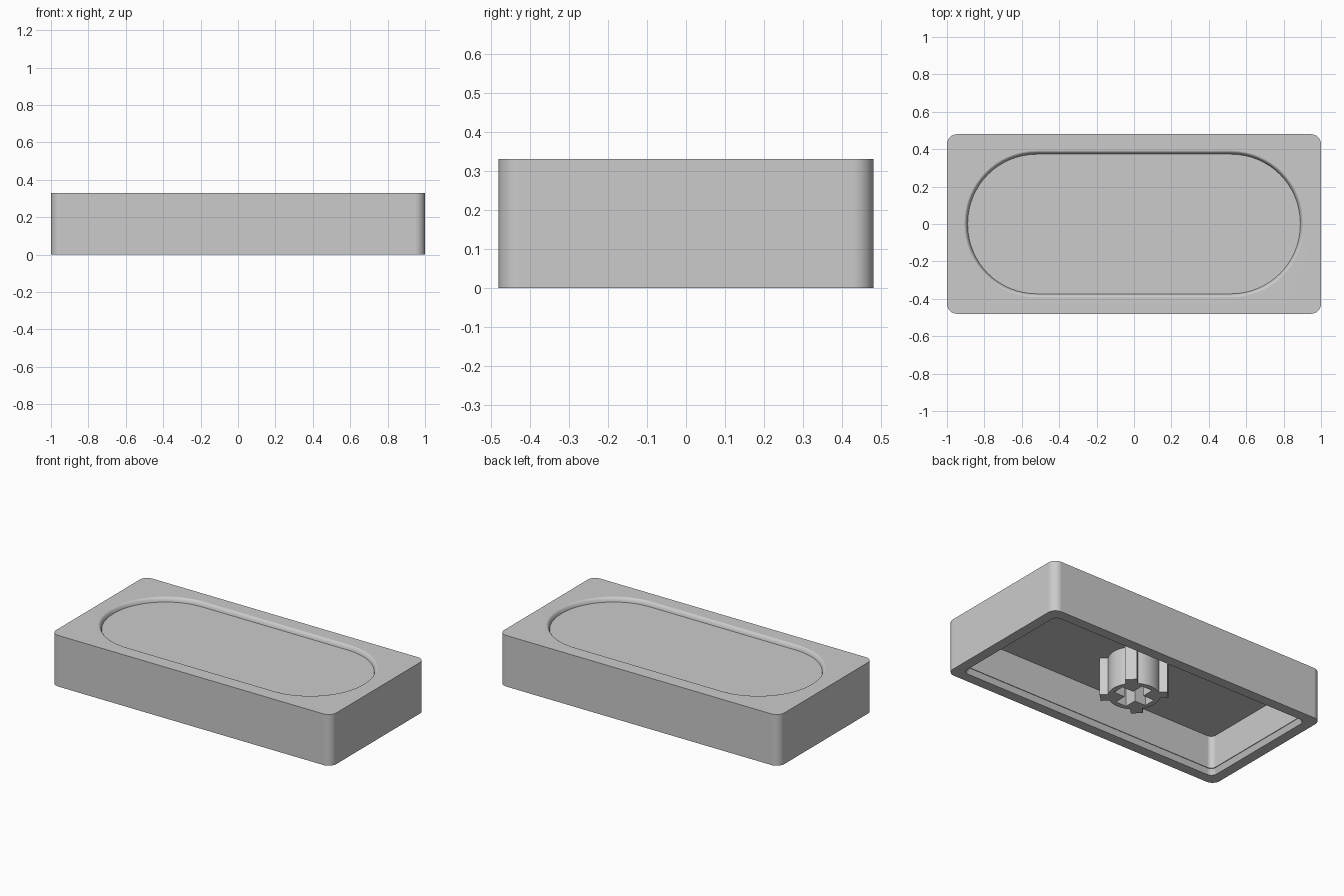
import bpy, bmesh
from math import sin, cos, pi, radians, asin

old = bpy.data.objects.get("Cube")
if old:
    bpy.data.objects.remove(old, do_unlink=True)

# One plain grey for the whole model
grey = bpy.data.materials.new("plain_grey")
grey.use_nodes = True
colour = (0.6, 0.6, 0.6, 1)
grey.diffuse_color = colour
bsdf = next(n for n in grey.node_tree.nodes if n.type == "BSDF_PRINCIPLED")
bsdf.inputs["Base Color"].default_value = colour


def finish(bm, name):
    bmesh.ops.recalc_face_normals(bm, faces=bm.faces[:])
    mesh = bpy.data.meshes.new(name)
    bm.to_mesh(mesh)
    bm.free()
    mesh.materials.append(grey)
    obj = bpy.data.objects.new(name, mesh)
    bpy.context.collection.objects.link(obj)
    bpy.ops.object.select_all(action="DESELECT")
    obj.select_set(True)
    bpy.context.view_layer.objects.active = obj
    bpy.ops.object.shade_smooth_by_angle(angle=radians(30))
    # Keep the large flat faces evenly shaded beside the fillets
    weighted = obj.modifiers.new("flat_face_normals", "WEIGHTED_NORMAL")
    weighted.keep_sharp = True


CORNER_STEPS = 16


def rounded_ring(bm, hx, hy, r, z):
    """Ring of vertices around a rounded rectangle."""
    ring = []
    for quarter, (sx, sy) in enumerate([(1, 1), (-1, 1), (-1, -1), (1, -1)]):
        for i in range(CORNER_STEPS + 1):
            a = (quarter + i / CORNER_STEPS) * pi / 2
            ring.append(bm.verts.new((sx * (hx - r) + r * cos(a),
                                      sy * (hy - r) + r * sin(a), z)))
    return ring


# Shell: one continuous loft from the ceiling, round the rim, to the dish floor
HX, HY, HEIGHT = 1.0, 0.48, 0.33
CEILING = 0.245


def inset(d, z):
    return (HX - d, HY - d, 0.054 - d * 0.25, z)


sections = [
    inset(0.083, CEILING), inset(0.083, 0.035),  # inner wall
    inset(0.079, 0.035), inset(0.066, 0.0),      # sloped step inside the rim
    inset(0.0, 0.0), inset(0.0, HEIGHT),         # outer wall
]
LIP_WIDTH, DISH_DEPTH, LIP_STEPS = 0.02, 0.027, 8
for i in range(LIP_STEPS + 1):                   # rounded lip down to the floor
    t = i / LIP_STEPS
    a = t * radians(70)
    grow = LIP_WIDTH * (1 - sin(a) / sin(radians(70)))
    drop = DISH_DEPTH * (1 - cos(a)) / (1 - cos(radians(70)))
    hy = 0.373 + grow
    sections.append((0.889 + grow, hy, hy - 0.004, HEIGHT - drop))

bm = bmesh.new()
rings = [rounded_ring(bm, *s) for s in sections]
for lower, upper in zip(rings, rings[1:]):
    n = len(lower)
    for i in range(n):
        j = (i + 1) % n
        bm.faces.new((lower[i], lower[j], upper[j], upper[i]))
bm.faces.new(rings[0])
bm.faces.new(rings[-1])
finish(bm, "shell")

# Stem: ribbed tube with a cross-shaped socket
TUBE, RIB, RIB_HALF = 0.15, 0.195, 0.035
ARM, ARM_HALF = 0.117, 0.038
outer, socket = [], []
half = asin(RIB_HALF / TUBE)
for k in range(4):
    a = pi / 4 + k * pi / 2
    for side in (-1, 1):
        outer.append((RIB * cos(a) - side * RIB_HALF * sin(a),
                      RIB * sin(a) + side * RIB_HALF * cos(a)))
    for i in range(11):
        b = a + half + (pi / 2 - 2 * half) * i / 10
        outer.append((TUBE * cos(b), TUBE * sin(b)))
    c, s = cos(k * pi / 2), sin(k * pi / 2)
    for x, y in [(ARM, -ARM_HALF), (ARM, ARM_HALF), (ARM_HALF, ARM_HALF)]:
        socket.append((x * c - y * s, x * s + y * c))

bm = bmesh.new()
for outline in (outer, socket):
    verts = [bm.verts.new((x, y, 0.003)) for x, y in outline]
    for i, v in enumerate(verts):
        bm.edges.new((verts[i - 1], v))
bmesh.ops.triangle_fill(bm, edges=bm.edges[:], use_beauty=True)
tube = bmesh.ops.extrude_face_region(bm, geom=bm.faces[:], use_keep_orig=True)
top = [g for g in tube["geom"] if isinstance(g, bmesh.types.BMVert)]
bmesh.ops.translate(bm, verts=top, vec=(0, 0, CEILING))
finish(bm, "stem")
